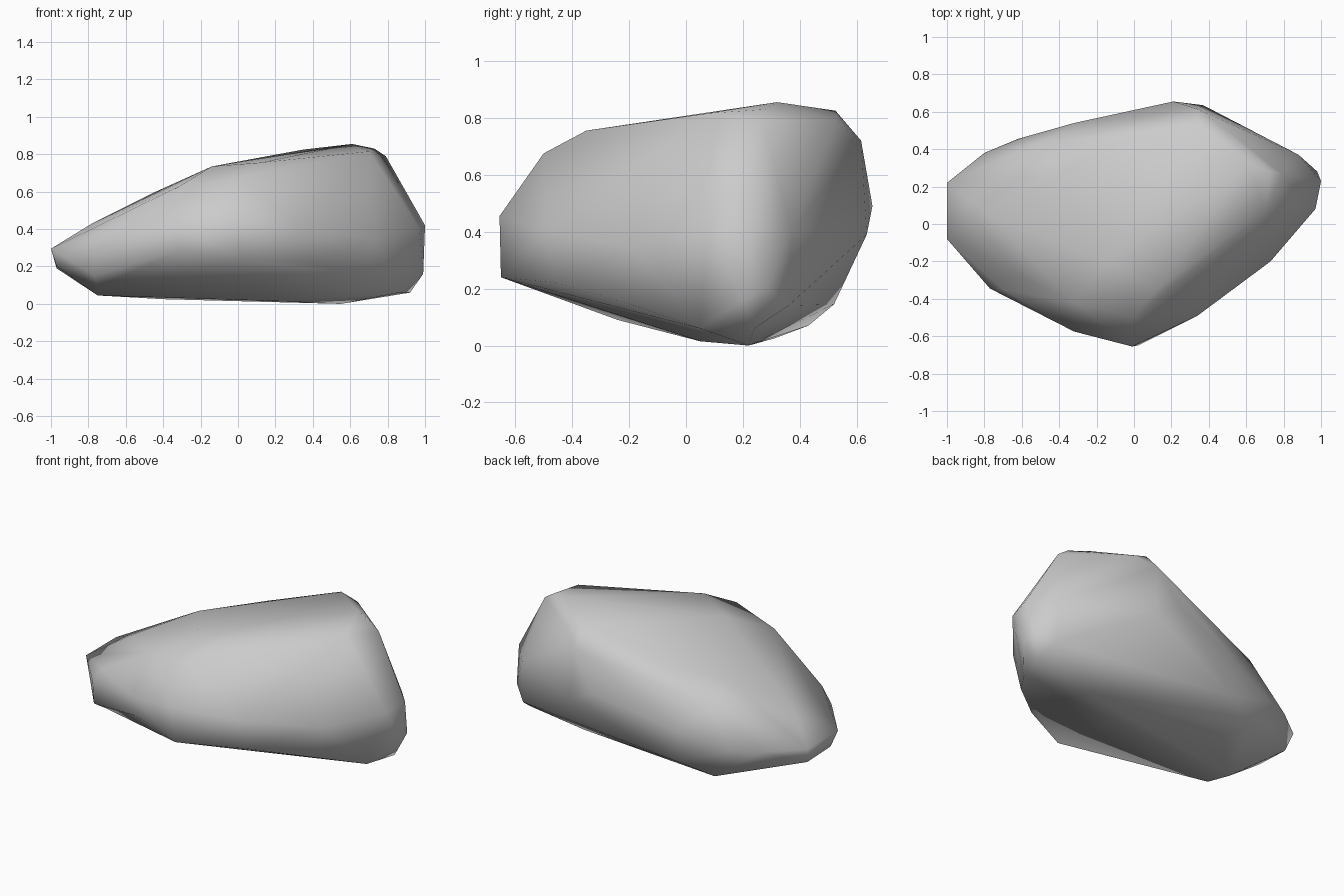
import bpy, bmesh
from mathutils import Vector

# Control rings of the boulder, from the ground up
base = [(-.75, -.05, .045), (-.75, -.24, .09), (-.4, .31, .025), (-.5, .43, .07),
        (.2, .05, .015), (.55, .22, 0), (.86, .05, .06), (.92, .24, .06),
        (-.3, .52, .145)]
lower_rim = [(-.97, -.05, .2), (-.97, .18, .19), (-.77, -.33, .15), (-.32, -.56, .22),
             (.02, -.65, .24), (.38, -.455, .22), (.69, -.18, .14), (.99, .2, .16),
             (.98, .28, .2), (.88, .36, .14)]
waist = [(-1, -.08, .295), (-1, .22, .295), (-.77, -.345, .3), (-.32, -.575, .4),
         (-.01, -.655, .455), (.34, -.49, .4), (.73, -.2, .35), (.97, .08, .4),
         (1, .23, .42), (.88, .37, .4), (.37, .635, .39), (.21, .655, .49),
         (-.32, .54, .35), (-.62, .455, .27), (-.8, .38, .28)]
crown = [(-.78, .05, .43), (-.7, -.35, .395), (-.32, -.42, .625), (-.5, .43, .5),
         (-.45, .25, .595), (-.14, -.2, .735), (-.1, .44, .68), (.0, -.5, .675),
         (.12, -.35, .755), (.7, .07, .815), (.79, .27, .79), (.73, .28, .83),
         (.61, .32, .855), (.35, .525, .825), (.46, .53, .79), (.34, .615, .72)]

# Wrap the rings in one faceted skin
bm = bmesh.new()
for ring in (base, lower_rim, waist, crown):
    for p in ring:
        bm.verts.new(p)
bmesh.ops.convex_hull(bm, input=bm.verts[:])
bmesh.ops.delete(bm, geom=[v for v in bm.verts if not v.link_faces], context='VERTS')

# Shallow hollow under the front left flank
hollow = Vector(lower_rim[3])
for v in bm.verts:
    if (v.co - hollow).length < .01:
        v.co.z += .06

bmesh.ops.recalc_face_normals(bm, faces=bm.faces[:])
for f in bm.faces:
    f.smooth = True

mesh = bpy.data.meshes.new("boulder")
bm.to_mesh(mesh)
bm.free()
boulder = bpy.data.objects.new("boulder", mesh)
bpy.context.collection.objects.link(boulder)
